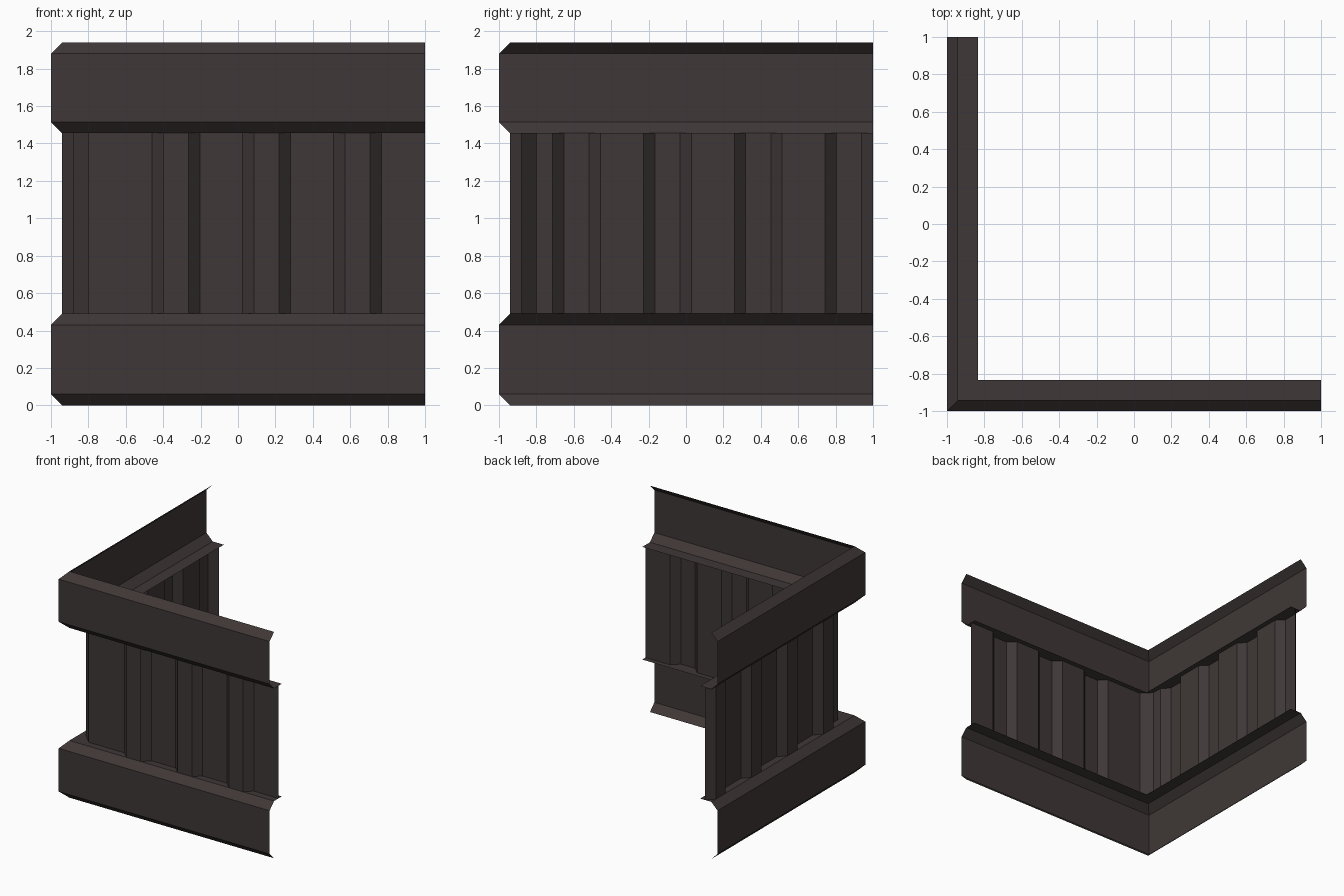
import bpy, bmesh

if "Cube" in bpy.data.objects:
    bpy.data.objects.remove(bpy.data.objects["Cube"])

mat = bpy.data.materials.new("dark brown metal")
mat.diffuse_color = (0.05, 0.039, 0.038, 1)
mat.use_nodes = True
mat.node_tree.nodes["Principled BSDF"].inputs["Base Color"].default_value = mat.diffuse_color


def sheet(name, rows):
    """Open sheet: each row is one cross-section; neighbouring rows are bridged."""
    bm = bmesh.new()
    grid = [[bm.verts.new(p) for p in row] for row in rows]
    for a, b in zip(grid, grid[1:]):
        for j in range(len(a) - 1):
            bm.faces.new((a[j], a[j + 1], b[j + 1], b[j]))
    me = bpy.data.meshes.new(name)
    bm.to_mesh(me)
    bm.free()
    me.materials.append(mat)
    ob = bpy.data.objects.new(name, me)
    bpy.context.collection.objects.link(ob)
    return ob


def trim(name, profile):
    """Sweep an (offset, height) profile around the mitred corner."""
    sheet(name, [[(1, -r, z) for r, z in profile],
                 [(-r, -r, z) for r, z in profile],
                 [(-r, 1, z) for r, z in profile]])


# Bevelled rails with a flat ledge reaching behind the panel
trim("lower_rail", [(0.94, 0), (1, 0.06), (1, 0.43), (0.94, 0.49), (0.835, 0.49)])
trim("upper_rail", [(0.835, 1.455), (0.94, 1.455), (1, 1.515), (1, 1.88), (0.94, 1.94)])

# Corrugated panel: recessed sheet with raised ribs and a chamfered corner
LOW, HIGH = 0.88, 0.94


def ribs(centres, sign):
    """(position, depth) pairs for trapezoid ribs, walked in the given direction."""
    return [(c + sign * o, d) for c in centres
            for o, d in ((-0.128, LOW), (-0.067, HIGH), (0.067, HIGH), (0.128, LOW))]


front = [(1, LOW)] + ribs([0.638 - 0.485 * i for i in range(3)], -1) + [(-0.80, LOW)]
left = [(-0.80, LOW)] + ribs([-0.585 + 0.4857 * i for i in range(4)], 1)
path = [(x, -d) for x, d in front] + [(-d, y) for y, d in left]
sheet("corrugated_panel", [[(x, y, 0.49), (x, y, 1.455)] for x, y in path])
